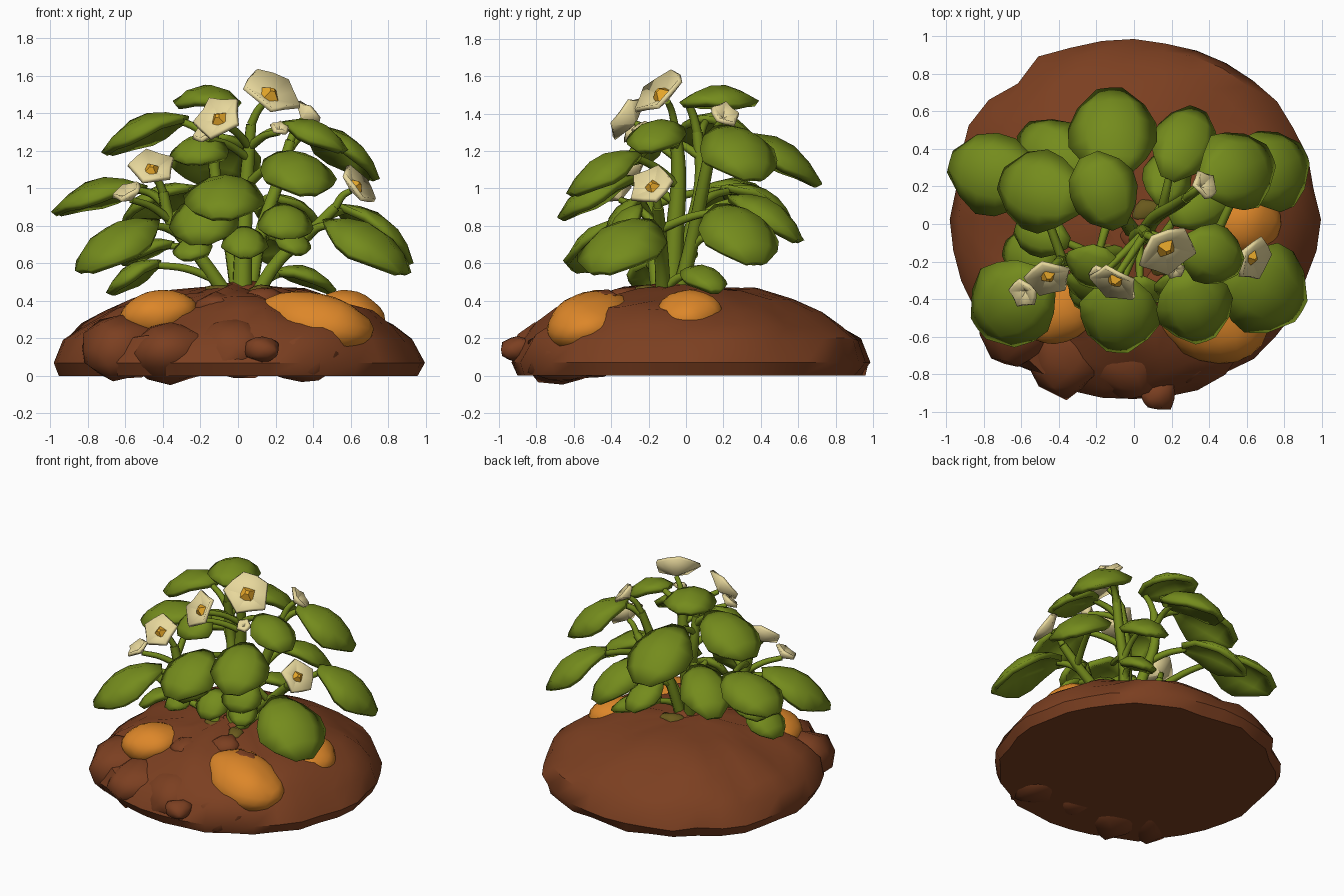
import bpy, bmesh, math, random
from mathutils import Vector, Matrix, noise

random.seed(4)
if "Cube" in bpy.data.objects:
    bpy.data.objects.remove(bpy.data.objects["Cube"])


def material(name, rgb):
    m = bpy.data.materials.new(name)
    m.use_nodes = True
    m.diffuse_color = (*rgb, 1)
    m.node_tree.nodes["Principled BSDF"].inputs["Base Color"].default_value = (*rgb, 1)
    return m


SOIL = material("brown soil", (0.2, 0.05, 0.015))
GREEN = material("leaf green", (0.175, 0.26, 0.012))
ORANGE = material("orange tuber", (0.72, 0.24, 0.022))
CREAM = material("cream petal", (0.82, 0.7, 0.34))
YELLOW = material("yellow flower centre", (0.86, 0.42, 0.025))
OLIVE = material("olive root collar", (0.14, 0.1, 0.012))


def finish(name, bm, mat, smooth=None):
    bmesh.ops.recalc_face_normals(bm, faces=bm.faces)
    me = bpy.data.meshes.new(name)
    bm.to_mesh(me)
    bm.free()
    me.materials.append(mat)
    ob = bpy.data.objects.new(name, me)
    bpy.context.collection.objects.link(ob)
    if smooth:
        bpy.ops.object.select_all(action="DESELECT")
        ob.select_set(True)
        bpy.context.view_layer.objects.active = ob
        bpy.ops.object.shade_smooth_by_angle(angle=math.radians(smooth))
    return ob


def thicken(ob, depth):
    mod = ob.modifiers.new("thickness", "SOLIDIFY")
    mod.thickness = depth
    mod.offset = 0


# Soil mound: rings swept from a profile, rougher on the front half
def soil_mound():
    profile = [(0.95, 0), (0.985, 0.07), (0.93, 0.19), (0.83, 0.27), (0.72, 0.34),
               (0.56, 0.41), (0.36, 0.455), (0.15, 0.475)]
    bm = bmesh.new()
    n, rings = 36, []
    for i, (r, z) in enumerate(profile):
        ring = []
        for k in range(n):
            a = math.tau * k / n
            p = Vector((math.cos(a) * r, math.sin(a) * r * 0.98 + 0.025, z))
            rough = 0.025 + 0.035 * max(0, -math.sin(a))
            s = noise.noise(p * 4) * rough * 1.6 + noise.noise(p * 9) * rough
            grow = 1 + s if i > 1 else 1 + 0.06 * noise.noise(Vector((p.x, p.y, 0)) * 7)
            p = Vector((p.x * grow, p.y * grow, p.z + (s * 0.6 if i > 1 else 0)))
            ring.append(bm.verts.new(p))
        rings.append(ring)
    for lo, hi in zip(rings, rings[1:]):
        for k in range(n):
            j = (k + 1) % n
            bm.faces.new((lo[k], lo[j], hi[j], hi[k]))
    bm.faces.new(rings[0])
    bm.faces.new(rings[-1])
    finish("soil_mound", bm, SOIL, 40)


def blob(name, centre, size, mat, turn=0, tilt=0, rough=0.1, level=3):
    bm = bmesh.new()
    bmesh.ops.create_icosphere(bm, subdivisions=level, radius=1)
    for v in bm.verts:
        v.co *= 1 + rough * noise.noise(v.co * 1.3 + Vector(centre) * 7)
    m = (Matrix.Translation(centre) @ Matrix.Rotation(turn, 4, "Z")
         @ Matrix.Rotation(tilt, 4, "Y") @ Matrix.Diagonal((*size, 1)))
    bmesh.ops.transform(bm, matrix=m, verts=bm.verts)
    finish(name, bm, mat, 60)


soil_mound()
# Wide clods sunk into the front slope, with one loose lump
for x, y, z, r in [(0.13, -0.9, 0.14, 0.095), (-0.02, -0.7, 0.15, 0.23), (-0.36, -0.66, 0.12, 0.24),
                   (-0.62, -0.52, 0.14, 0.24), (0.34, -0.66, 0.1, 0.2), (-0.12, -0.45, 0.36, 0.12),
                   (0.12, -0.33, 0.4, 0.11), (0.03, -0.06, 0.43, 0.12)]:
    blob("soil_clod", (x, y, z), (r, r, r * 0.7), SOIL, rough=0.3, level=2)

# Tubers half buried in the soil
blob("front_left_tuber", (0.41, -0.5, 0.28), (0.32, 0.23, 0.165), ORANGE, -0.25, 0.22)
blob("front_right_tuber", (-0.42, -0.44, 0.33), (0.21, 0.2, 0.125), ORANGE, 0.3, -0.15)
blob("left_tuber", (0.6, 0.02, 0.325), (0.18, 0.18, 0.13), ORANGE, 0, 0.3)
blob("soil_smear", (0.37, -0.43, 0.435), (0.075, 0.05, 0.02), SOIL, 0.3, 0.2, 0.4)

# Olive collars where the stems leave the soil
for x, y, z in [(0.12, -0.2, 0.455), (-0.1, -0.16, 0.46), (0.06, 0.07, 0.465)]:
    blob("root_collar", (x, y, z), (0.09, 0.06, 0.03), OLIVE, y * 5, 0, 0.4, 2)


# Tapered tube through a smooth path, kept to six sides
def tube(name, points, r0, r1):
    cu = bpy.data.curves.new(name, "CURVE")
    cu.dimensions = "3D"
    cu.bevel_depth = 1
    cu.bevel_resolution = 1
    cu.resolution_u = 4
    cu.use_fill_caps = True
    sp = cu.splines.new("BEZIER")
    sp.bezier_points.add(len(points) - 1)
    for i, (bp, p) in enumerate(zip(sp.bezier_points, points)):
        bp.co = p
        bp.handle_left_type = bp.handle_right_type = "AUTO"
        bp.radius = r0 + (r1 - r0) * i / (len(points) - 1)
    cu.materials.append(GREEN)
    bpy.context.collection.objects.link(bpy.data.objects.new(name, cu))


# Main stems
STEMS = [
    [(0.02, -0.08, 0.4), (0.03, -0.06, 0.75), (0.05, -0.04, 1.1), (0.07, -0.06, 1.34)],
    [(-0.04, -0.14, 0.4), (-0.2, -0.17, 0.63), (-0.36, -0.19, 0.83), (-0.4, -0.2, 0.98)],
    [(0.08, -0.12, 0.4), (0.22, -0.13, 0.62), (0.4, -0.14, 0.78), (0.52, -0.15, 0.9)],
    [(0, -0.05, 0.42), (-0.05, 0.02, 0.75), (-0.12, 0.08, 1.05), (-0.13, 0.06, 1.3)],
    [(0.06, -0.04, 0.42), (0.12, 0.04, 0.75), (0.22, 0.1, 1.05), (0.28, 0.14, 1.25)],
]
NODES = []
for i, path in enumerate(STEMS):
    tube("main_stem" if i == 0 else "side_stem", path, 0.06 if i == 0 else 0.042, 0.03)
    for a, b in zip(path, path[1:]):
        NODES += [Vector(a).lerp(Vector(b), t / 4) for t in range(5)]


# Thin stalk from the nearest lower stem point
def stalk(name, end, radius):
    end = Vector(end)
    start = min(NODES, key=lambda q: (q - end).length + 3 * max(0, q.z - end.z + 0.08))
    mid = start.lerp(end, 0.5) + Vector((0, 0, 0.02))
    tube(name, [start, mid, end], radius * 1.3, radius)


# Broad domed leaf from base to tip, its edges curling down
def leaf(base, tip, width):
    base, tip = Vector(base), Vector(tip)
    d = tip - base
    length = d.length
    side = d.cross(Vector((0, 0, 1))).normalized()
    up = side.cross(d).normalized()
    half = [0.2, 0.7, 0.98, 1.0, 0.76, 0.26]
    bm = bmesh.new()
    rows = []
    for i, h in enumerate(half):
        t = i / (len(half) - 1)
        row = []
        for s in (-1, -0.55, 0, 0.55, 1):
            jitter = 1 + random.uniform(-0.06, 0.06) * abs(s)
            rise = length * 0.2 * math.sin(math.pi * t) - width * 0.27 * (s * h) ** 2
            row.append(bm.verts.new(base + d * t + side * s * h * width / 2 * jitter + up * rise))
        rows.append(row)
    for a, b in zip(rows, rows[1:]):
        for k in range(4):
            bm.faces.new((a[k], a[k + 1], b[k + 1], b[k]))
    ob = finish("leaf", bm, GREEN, 50)
    thicken(ob, 0.04)
    stalk("leaf_stalk", base + d * 0.06, 0.02)


# Upper and outer leaves
leaf((-0.5, 0.2, 1.0), (-0.97, 0.33, 0.87), 0.42)
leaf((-0.28, 0.1, 1.37), (-0.7, 0.24, 1.19), 0.42)
leaf((-0.25, 0.22, 1.0), (-0.58, 0.5, 0.8), 0.34)
leaf((-0.1, 0.24, 1.27), (-0.13, 0.71, 1.02), 0.47)
leaf((-0.08, -0.01, 1.45), (-0.24, 0.36, 1.46), 0.35)
leaf((0.18, 0.24, 0.95), (0.34, 0.6, 0.72), 0.32)
leaf((0.36, 0.2, 1.32), (0.72, 0.36, 1.05), 0.42)
leaf((0.54, 0.2, 0.9), (0.9, 0.37, 0.6), 0.42)
leaf((0.48, -0.22, 0.82), (0.88, -0.46, 0.55), 0.46)
leaf((-0.45, -0.28, 0.82), (-0.82, -0.55, 0.56), 0.46)
leaf((-0.06, -0.28, 1.05), (-0.09, -0.67, 0.84), 0.4)
leaf((0.25, -0.25, 1.18), (0.38, -0.61, 0.97), 0.38)
leaf((0.25, -0.1, 1.34), (0.56, -0.22, 1.2), 0.3)
# Lower and inner leaves
leaf((-0.17, -0.24, 0.95), (-0.2, -0.42, 0.7), 0.34)
leaf((-0.42, -0.2, 0.6), (-0.68, -0.13, 0.44), 0.28)
leaf((0.2, 0.02, 0.55), (0.5, 0.16, 0.45), 0.22)
leaf((0.03, -0.28, 0.78), (0.04, -0.44, 0.63), 0.22)
leaf((0.24, -0.24, 0.9), (0.27, -0.4, 0.73), 0.28)
leaf((0.25, -0.28, 0.76), (0.33, -0.43, 0.65), 0.18)
leaf((-0.2, -0.28, 0.73), (-0.28, -0.44, 0.62), 0.2)
leaf((-0.35, -0.1, 0.7), (-0.62, -0.02, 0.6), 0.22)
leaf((-0.18, -0.12, 1.27), (-0.24, -0.32, 1.13), 0.3)
leaf((0.15, 0.1, 0.75), (0.2, 0.38, 0.6), 0.24)


# Five-petalled flower facing a direction, with a low pyramid centre
def flower(centre, facing, r, spin, opened=True):
    facing = Vector(facing).normalized()
    m = (Matrix.Translation(centre) @ facing.to_track_quat("Z", "Y").to_matrix().to_4x4()
         @ Matrix.Rotation(spin, 4, "Z"))
    bm = bmesh.new()
    lift = 0.2 if opened else 0.45
    hub = bm.verts.new((0, 0, -0.25 * r))
    rim = []
    for k in range(10):
        q = r * ((1.1 if k % 2 == 0 else 0.88) + random.uniform(-0.07, 0.07))
        a = math.tau * k / 10
        rim.append(bm.verts.new((q * math.cos(a), q * math.sin(a), lift * r)))
    for k in range(10):
        bm.faces.new((hub, rim[k], rim[(k + 1) % 10]))
    bmesh.ops.transform(bm, matrix=m, verts=bm.verts)
    ob = finish("flower_petals" if opened else "small_flower", bm, CREAM, 30)
    thicken(ob, 0.025)
    if opened:
        bm = bmesh.new()
        bmesh.ops.create_cone(bm, cap_ends=True, segments=4, radius1=r * 0.46, radius2=r * 0.12, depth=r * 0.3)
        bmesh.ops.transform(bm, matrix=m @ Matrix.Translation((0, 0, r * 0.1)), verts=bm.verts)
        finish("flower_centre", bm, YELLOW)
    stalk("flower_stalk", Vector(centre) - facing * r * 0.35, 0.018)


flower((0.17, -0.13, 1.5), (0.38, -0.6, 0.7), 0.15, 0.5)
flower((-0.1, -0.3, 1.37), (-0.35, -0.75, 0.55), 0.125, 0.9)
flower((-0.46, -0.28, 1.1), (0.05, -0.7, 0.7), 0.115, 0.5)
flower((0.63, -0.18, 1.01), (0.75, -0.35, 0.6), 0.115, 0.2)
flower((0.36, 0.2, 1.38), (0.6, 0.3, 0.6), 0.075, 0, False)
flower((-0.58, -0.36, 0.96), (-0.4, -0.4, 0.8), 0.075, 0, False)
flower((0.22, -0.24, 1.31), (0.2, -0.5, 0.7), 0.045, 0, False)
flower((-0.17, -0.27, 1.28), (-0.4, -0.5, 0.7), 0.06, 0, False)
